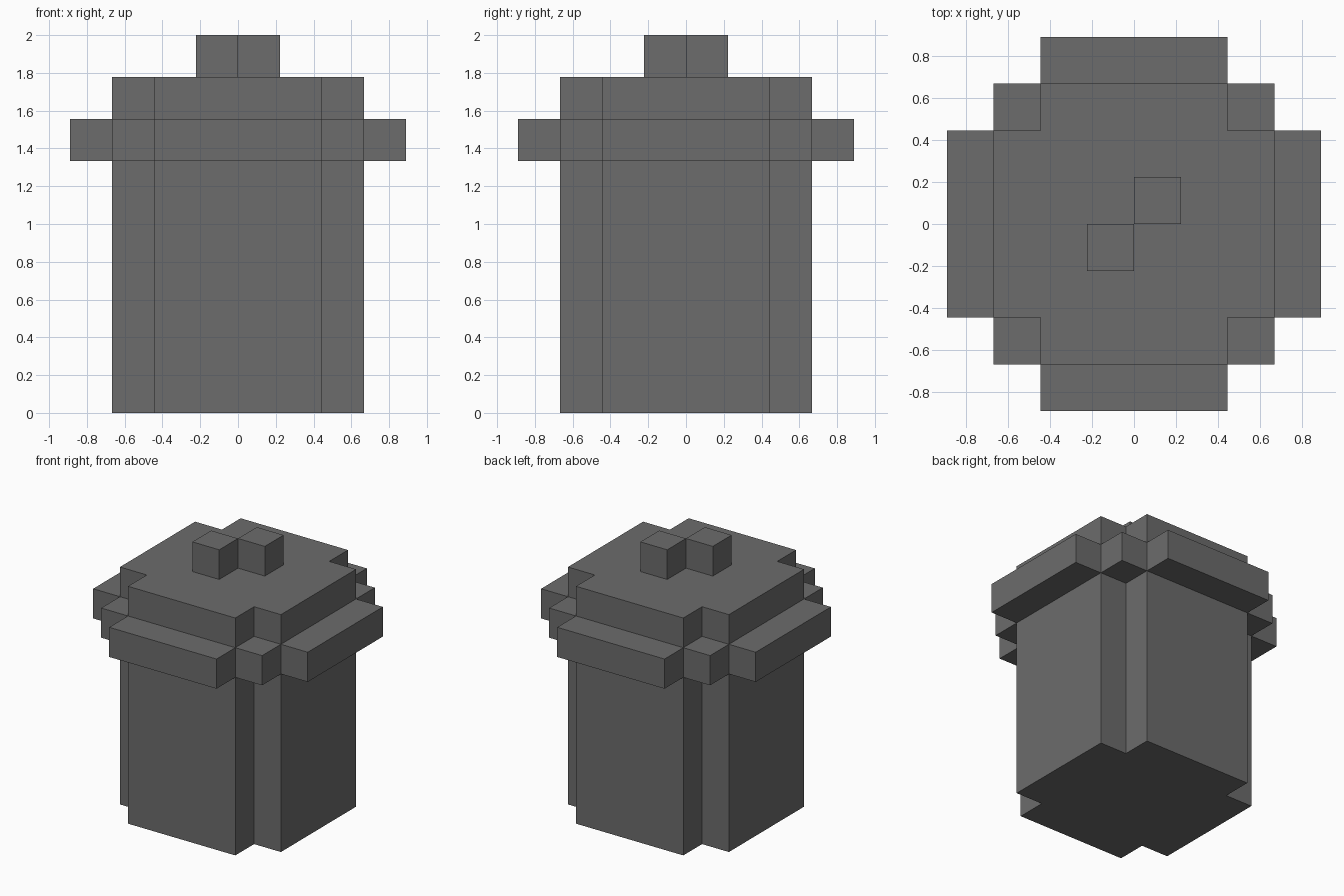
import bpy, bmesh

if "Cube" in bpy.data.objects:
    bpy.data.objects.remove(bpy.data.objects["Cube"])

U = 2 / 9  # one block of the blocky grid

grey = bpy.data.materials.new("dark grey")
grey.diffuse_color = (0.15, 0.15, 0.15, 1)
grey.use_nodes = True
grey.node_tree.nodes["Principled BSDF"].inputs["Base Color"].default_value = grey.diffuse_color


def turn(points, n):
    """Rotate grid points by n quarter turns about z."""
    for _ in range(n):
        points = [(-y, x) for x, y in points]
    return points


def prism(bm, outline, z0, z1, top=True, bottom=True, open_sides=()):
    """Extrude a counter-clockwise outline, leaving out hidden faces."""
    lo = [bm.verts.new((x * U, y * U, z0 * U)) for x, y in outline]
    hi = [bm.verts.new((x * U, y * U, z1 * U)) for x, y in outline]
    n = len(outline)
    for i in range(n):
        j = (i + 1) % n
        if i not in open_sides:
            bm.faces.new((lo[i], lo[j], hi[j], hi[i]))
    if top:
        bm.faces.new(hi)
    if bottom:
        bm.faces.new(lo[::-1])


def finish(bm, name):
    bmesh.ops.remove_doubles(bm, verts=bm.verts, dist=1e-5)
    mesh = bpy.data.meshes.new(name)
    bm.to_mesh(mesh)
    bm.free()
    mesh.materials.append(grey)
    bpy.context.collection.objects.link(bpy.data.objects.new(name, mesh))


# Square section with notched corners, shared by body and lid
section = [p for n in range(4) for p in turn([(3, -2), (3, 2), (2, 2)], n)]

# Body below the rim
bm = bmesh.new()
prism(bm, section, 0, 6, top=False)
finish(bm, "body")

# Lid above the rim
bm = bmesh.new()
prism(bm, section, 7, 8, bottom=False)
finish(bm, "lid")

# Rim: a bar on each side and a small block in each notch
bm = bmesh.new()
for n in range(4):
    prism(bm, turn([(3, -2), (4, -2), (4, 2), (3, 2)], n), 6, 7, open_sides=(3,))
    prism(bm, turn([(2, 2), (3, 2), (3, 3), (2, 3)], n), 6, 7, open_sides=(0, 3))
# Close the bar and corner seams only where the outside is visible
finish(bm, "rim")

# Two cubes meeting at a corner on top
for name, o in (("knob_front_left", -1), ("knob_back_right", 0)):
    bm = bmesh.new()
    prism(bm, [(o, o), (o + 1, o), (o + 1, o + 1), (o, o + 1)], 8, 9, bottom=False)
    finish(bm, name)
